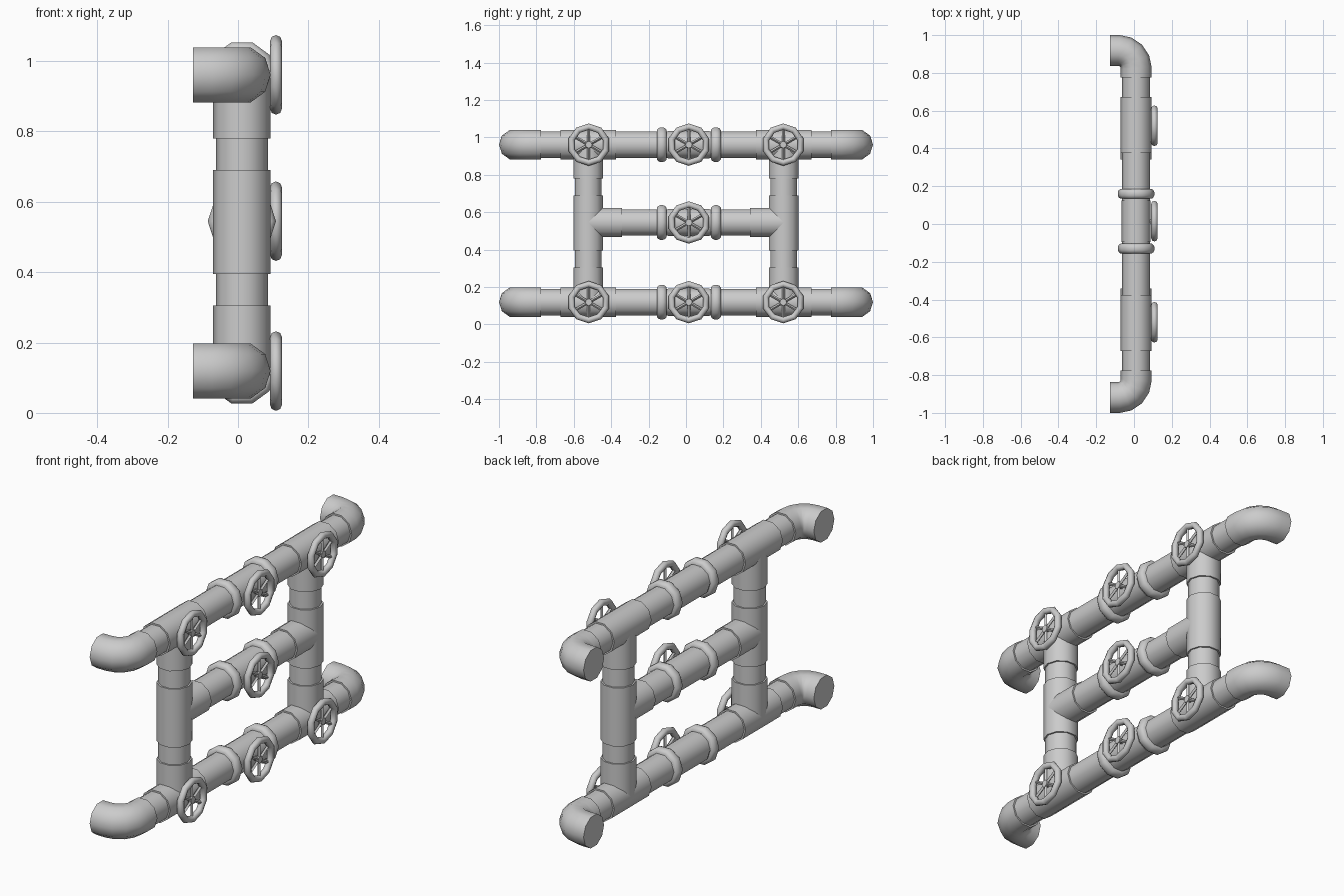
import bpy, bmesh, math
from mathutils import Vector

if "Cube" in bpy.data.objects:
    bpy.data.objects.remove(bpy.data.objects["Cube"])

SIDES = 10
CX = 0.011                      # pipe axis in x
ROWS = {"bottom": 0.119, "middle": 0.545, "top": 0.961}
COL = 0.523                     # y of the risers
MID = 0.015                     # y of the valve centre


def smooth(obj, angle=42):
    bpy.ops.object.select_all(action='DESELECT')
    obj.select_set(True)
    bpy.context.view_layer.objects.active = obj
    bpy.ops.object.shade_smooth_by_angle(angle=math.radians(angle))


def tube(name, path, radii, up, sides=SIDES):
    """Sweep a ring along a path; radii is one number or one per point."""
    pts, up = [Vector(p) for p in path], Vector(up)
    if not isinstance(radii, (list, tuple)):
        radii = [radii] * len(pts)
    bm, rings = bmesh.new(), []
    for i, p in enumerate(pts):
        t = pts[min(i + 1, len(pts) - 1)] - pts[max(i - 1, 0)]
        side = t.normalized().cross(up).normalized()
        rings.append([bm.verts.new(p + radii[i] * (math.cos(a) * side + math.sin(a) * up))
                      for a in (k * math.tau / sides for k in range(sides))])
    for a, b in zip(rings, rings[1:]):
        for k in range(sides):
            n = (k + 1) % sides
            bm.faces.new((a[k], a[n], b[n], b[k]))
    bm.faces.new(rings[0])
    bm.faces.new(rings[-1])
    bmesh.ops.recalc_face_normals(bm, faces=bm.faces)
    me = bpy.data.meshes.new(name)
    bm.to_mesh(me)
    bm.free()
    obj = bpy.data.objects.new(name, me)
    bpy.context.collection.objects.link(obj)
    smooth(obj)
    return obj


def along_y(name, y0, y1, z, r):
    return tube(name, [(CX, y0, z), (CX, y1, z)], r, (0, 0, 1))


def along_z(name, y, z0, z1, r):
    return tube(name, [(CX, y, z0), (CX, y, z1)], r, (0, 1, 0))


def handwheel(name, y, z):
    # rim
    bpy.ops.mesh.primitive_torus_add(major_segments=10, minor_segments=8,
                                     major_radius=0.096, minor_radius=0.017,
                                     location=(0.108, y, z), rotation=(0, math.pi / 2, 0))
    rim = bpy.context.object
    rim.name = name + "_rim"
    smooth(rim, 60)
    # stem and hub
    tube(name + "_stem", [(0.06, y, z), (0.102, y, z), (0.102, y, z), (0.114, y, z)],
         [0.012, 0.012, 0.02, 0.018], (0, 0, 1), 8)
    # crossing spokes
    for i in range(3):
        a = math.pi / 2 + i * math.pi / 3
        d = Vector((0, math.cos(a), math.sin(a))) * 0.092
        c = Vector((0.106, y, z))
        tube(f"{name}_spoke_{i}", [c - d, c + d], 0.008, (1, 0, 0), 4)


def valve(name, z):
    # body between two rounded flanges
    along_y(name + "_body", MID - 0.11, MID + 0.11, z, 0.077)
    prof = [(-0.026, 0.07), (-0.026, 0.083), (-0.019, 0.092), (-0.008, 0.097),
            (0.008, 0.097), (0.019, 0.092), (0.026, 0.083), (0.026, 0.07)]
    for side in (-1, 1):
        c = MID + side * 0.145
        tube(f"{name}_flange_{side}", [(CX, c + t, z) for t, r in prof],
             [r for t, r in prof], (0, 0, 1))
    handwheel(name + "_wheel", MID, z)


# three horizontal runs with valves
for row, z in ROWS.items():
    half = COL if row == "middle" else 0.80
    along_y(row + "_pipe", -half, half, z, 0.074)
    valve(row + "_valve", z)

for s, tag in ((-1, "left"), (1, "right")):
    # riser with its central tee
    along_z(tag + "_riser", s * COL, ROWS["bottom"], ROWS["top"], 0.074)
    along_z(tag + "_middle_tee", s * COL, 0.395, 0.69, 0.082)
    along_y(tag + "_middle_tee_branch", s * COL, s * 0.342, ROWS["middle"], 0.082)
    for row, reach in (("bottom", 0.305), ("top", 0.78)):
        z = ROWS[row]
        # corner tees with handwheels
        along_y(f"{tag}_{row}_tee", s * 0.375, s * 0.672, z, 0.082)
        along_z(f"{tag}_{row}_tee_branch", s * COL, z, reach, 0.082)
        handwheel(f"{tag}_{row}_wheel", s * 0.52, z)
        # elbow turning back towards the wall
        bend, by = 0.091, 0.827
        arc = [(CX - bend + bend * math.cos(a), s * (by + bend * math.sin(a)), z)
               for a in (i * math.pi / 8 for i in range(5))]
        tube(f"{tag}_{row}_elbow", [(CX, s * 0.775, z)] + arc + [(-0.128, s * (by + bend), z)],
             0.082, (0, 0, 1))
